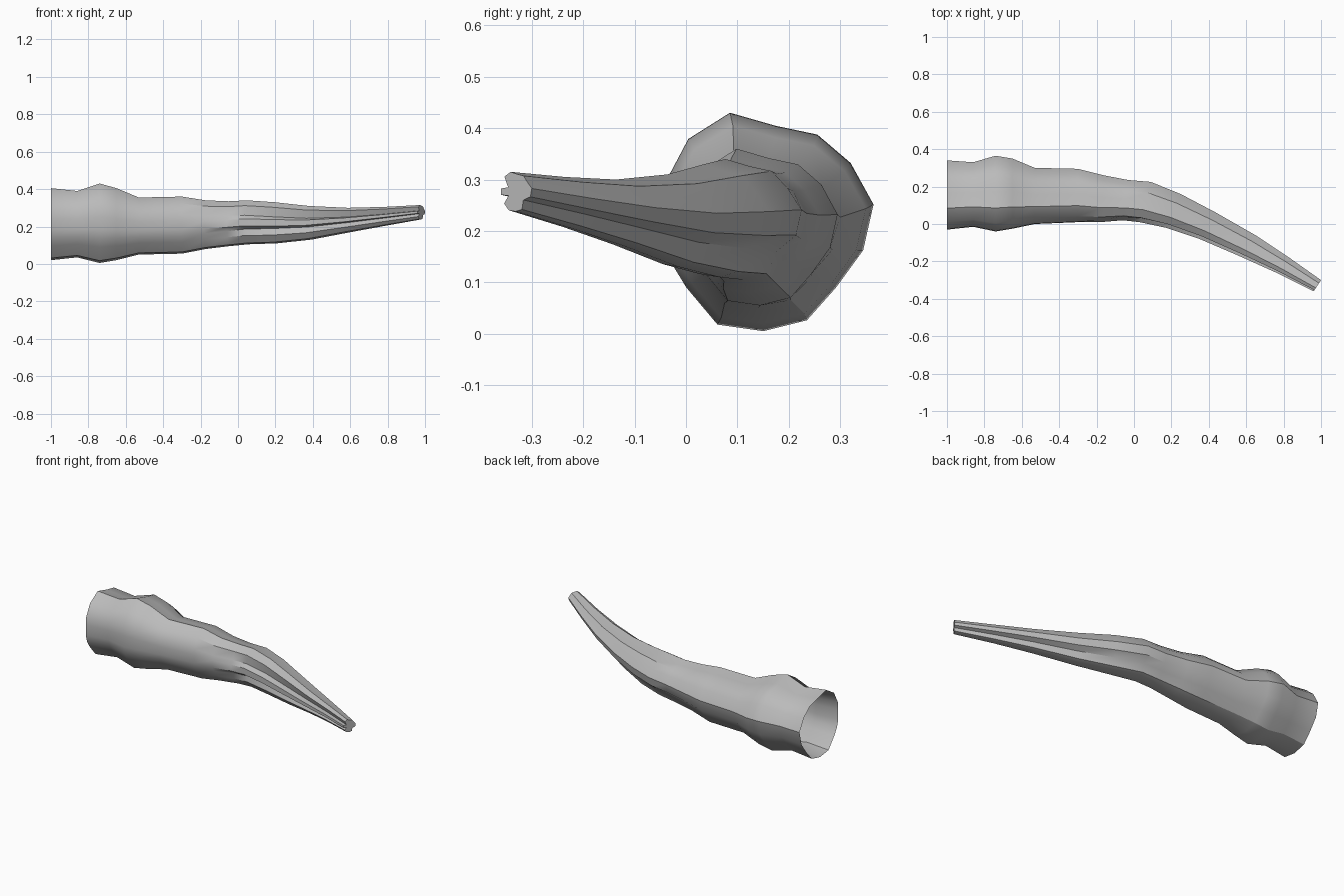
import bpy
import bmesh
import math
from mathutils import Vector

default_cube = bpy.data.objects.get("Cube")
if default_cube:
    bpy.data.objects.remove(default_cube, do_unlink=True)

# One flat colour for the whole horn
horn_grey = bpy.data.materials.new("horn_grey")
horn_grey.use_nodes = True
colour = (0.5, 0.5, 0.5, 1)
horn_grey.diffuse_color = colour
horn_grey.node_tree.nodes["Principled BSDF"].inputs["Base Color"].default_value = colour

# Cross-section: (front to back, bottom to top, groove depth at the tip)
section = [
    (.31, 1, 0), (.53, .94, 0), (.73, .9, 0), (.89, .77, .1),
    (1, .58, 0), (.95, .37, 0), (.82, .2, .3), (.68, .05, 0),
    (.47, 0, 0), (.25, .03, 0), (.1, .2, 0), (.03, .31, .45),
    (0, .42, 0), (0, .58, 0), (.01, .7, .45), (.11, .88, 0),
]

# Rings along the horn: front edge x, y; back edge x, y; lowest z, highest z
rings = [
    (-1, -.03, -1, .34, .02, .405),
    (-.86, -.015, -.86, .33, .035, .39),
    (-.74, -.04, -.74, .365, .005, .43),
    (-.65, -.025, -.65, .35, .02, .405),
    (-.53, 0, -.53, .3, .05, .355),
    (-.3, .01, -.3, .295, .055, .36),
    (-.18, .01, -.16, .26, .08, .34),
    (-.06, .02, -.03, .235, .095, .335),
    (.03, .01, .09, .225, .105, .34),
    (.17, -.02, .25, .16, .11, .33),
    (.35, -.08, .44, .06, .13, .31),
    (.56, -.17, .65, -.06, .17, .3),
    (.76, -.26, .83, -.18, .205, .305),
    (.96, -.36, 1, -.3, .238, .315),
]


def groove_strength(along):
    """Grooves fade in from the middle of the horn to the tip."""
    return max(0, min(1, (along - .4) / .5))


def make_ring(bm, ring, along):
    front_x, front_y, back_x, back_y, low, high = ring
    front, back = Vector((front_x, front_y, 0)), Vector((back_x, back_y, 0))
    centre = Vector((.5, .5))
    verts = []
    for across, up, depth in section:
        point = Vector((across, up)).lerp(centre, depth * groove_strength(along))
        position = front.lerp(back, point.x)
        position.z = low + (high - low) * point.y
        verts.append(bm.verts.new(position))
    return verts


# Hollow shell, open at the root and closed at the tip
bm = bmesh.new()
loops = [make_ring(bm, ring, i / (len(rings) - 1)) for i, ring in enumerate(rings)]
count = len(section)
for near, far in zip(loops, loops[1:]):
    for i in range(count):
        j = (i + 1) % count
        bm.faces.new((near[i], near[j], far[j], far[i]))
bm.faces.new(loops[-1])
bmesh.ops.recalc_face_normals(bm, faces=bm.faces)

mesh = bpy.data.meshes.new("horn_shell")
bm.to_mesh(mesh)
bm.free()
mesh.materials.append(horn_grey)
horn = bpy.data.objects.new("horn_shell", mesh)
bpy.context.collection.objects.link(horn)

# Smooth along the length, crisp on the long ridges
bpy.context.view_layer.objects.active = horn
horn.select_set(True)
bpy.ops.object.shade_smooth_by_angle(angle=math.radians(32))
